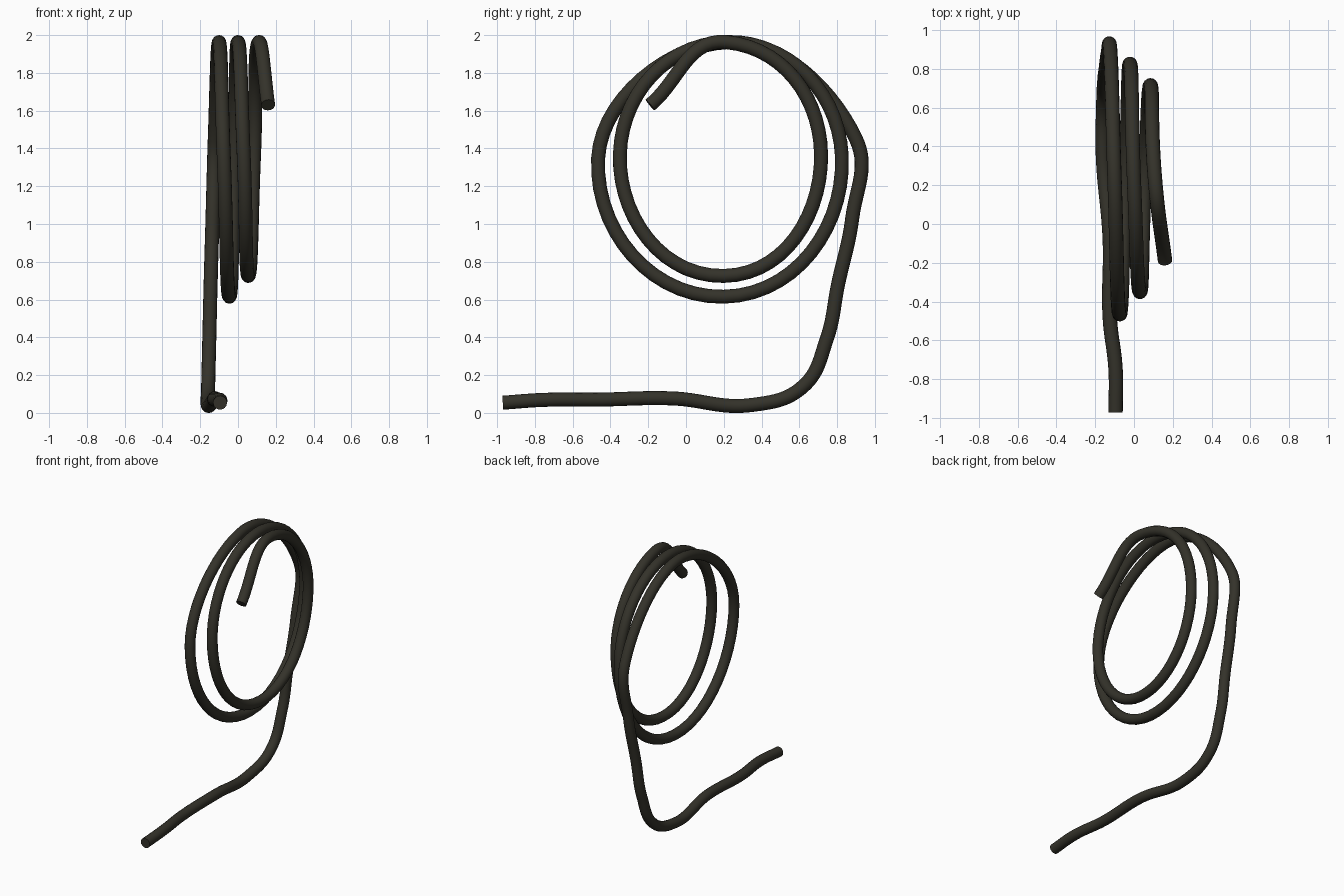
import bpy
from mathutils import Vector

cube = bpy.data.objects.get("Cube")
if cube:
    bpy.data.objects.remove(cube, do_unlink=True)

RADIUS = 0.037
ROUND = 0.39   # handle length, as a share of the chord, for round arcs
FLAT = 0.34    # the same for slightly flattened arcs

# Hose centre line: position, tension of the span that follows
knots = [
    # free end and inner coil
    ((0.16, -0.19, 1.63), ROUND),
    ((0.11, 0.21, 1.963), ROUND),
    ((0.085, 0.715, 1.37), ROUND),
    ((0.055, 0.20, 0.725), ROUND),
    ((0.03, -0.35, 1.37), ROUND),
    # outer coil
    ((0.0, 0.22, 1.963), ROUND),
    ((-0.02, 0.825, 1.36), ROUND),
    ((-0.045, 0.20, 0.615), ROUND),
    ((-0.075, -0.465, 1.35), FLAT),
    ((-0.10, 0.22, 1.963), FLAT),
    # drop to the ground
    ((-0.123, 0.90, 1.45), ROUND),
    ((-0.135, 0.88, 1.03), ROUND),
    ((-0.145, 0.805, 0.68), ROUND),
    ((-0.152, 0.745, 0.39), ROUND),
    ((-0.158, 0.62, 0.14), ROUND),
    # tail lying on the ground
    ((-0.16, 0.35, 0.042), ROUND),
    ((-0.125, -0.08, 0.077), ROUND),
    ((-0.125, -0.48, 0.07), ROUND),
    ((-0.095, -0.75, 0.069), ROUND),
    ((-0.095, -0.97, 0.054), ROUND),
]
points = [Vector(p) for p, _ in knots]
tension = [t for _, t in knots]
last = len(points) - 1


def tangent(i):
    """Direction halfway between the two neighbouring chords."""
    before = points[i] - points[max(i - 1, 0)]
    after = points[min(i + 1, last)] - points[i]
    return (before.normalized() + after.normalized()).normalized()


# Round tube swept along the centre line
curve = bpy.data.curves.new("hose", "CURVE")
curve.dimensions = "3D"
curve.resolution_u = 14
curve.bevel_depth = RADIUS
curve.bevel_resolution = 6
curve.use_fill_caps = True
spline = curve.splines.new("BEZIER")
spline.bezier_points.add(last)
for i, bp in enumerate(spline.bezier_points):
    p, d = points[i], tangent(i)
    span_in = (p - points[max(i - 1, 0)]).length * tension[max(i - 1, 0)]
    span_out = (points[min(i + 1, last)] - p).length * tension[i]
    bp.handle_left_type = bp.handle_right_type = "FREE"
    bp.co = p
    bp.handle_left = p - d * max(span_in, 0.02)
    bp.handle_right = p + d * max(span_out, 0.02)

hose = bpy.data.objects.new("hose", curve)
bpy.context.collection.objects.link(hose)

# Dark olive rubber
rubber = bpy.data.materials.new("dark_olive_rubber")
rubber.use_nodes = True
colour = (0.034, 0.032, 0.023, 1.0)
rubber.diffuse_color = colour
rubber.node_tree.nodes["Principled BSDF"].inputs["Base Color"].default_value = colour
curve.materials.append(rubber)

# Turn into a mesh with smooth sides and crisp end caps
bpy.ops.object.select_all(action="DESELECT")
hose.select_set(True)
bpy.context.view_layer.objects.active = hose
bpy.ops.object.convert(target="MESH")
bpy.ops.object.shade_smooth_by_angle()
